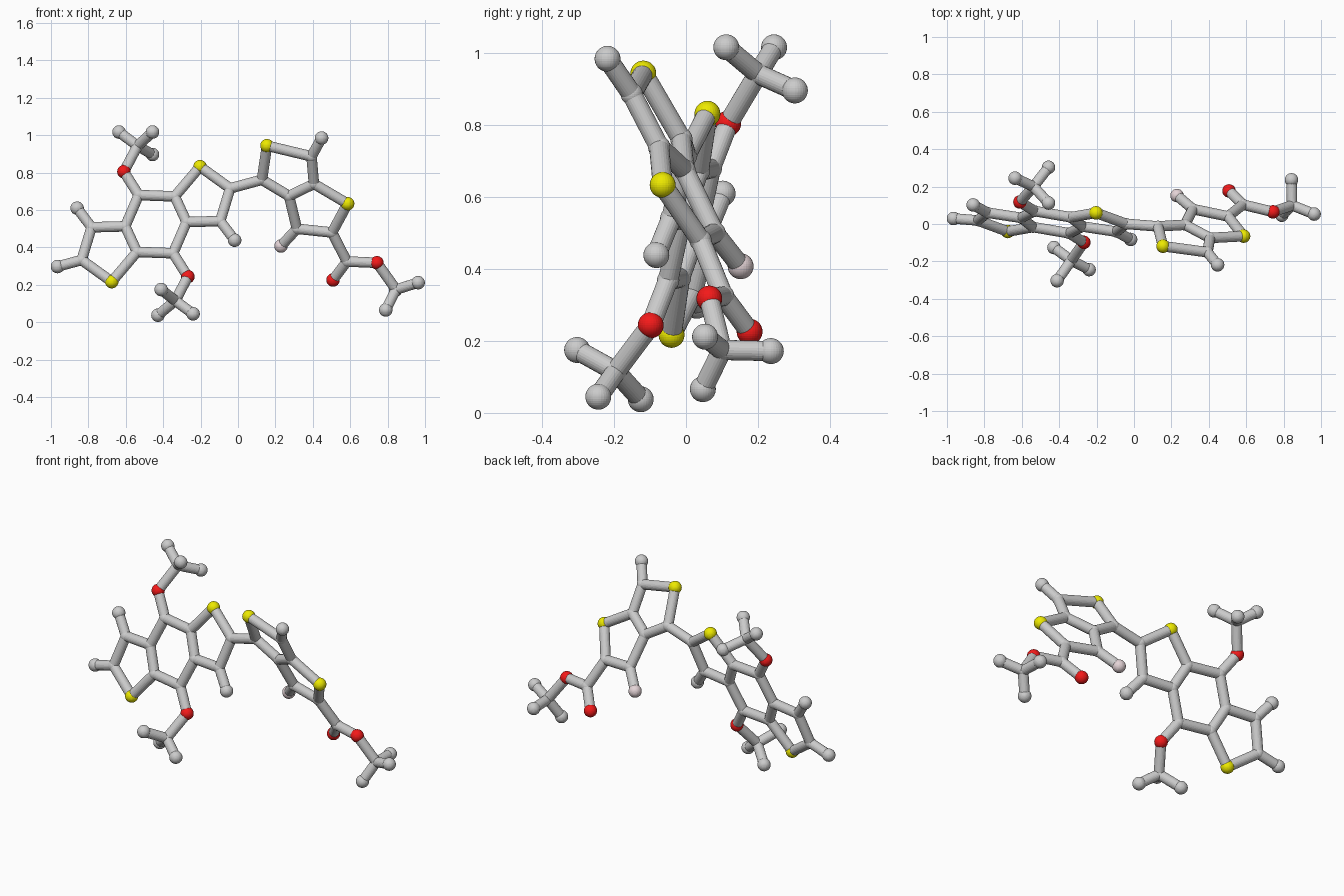
import bpy, bmesh
from mathutils import Vector

if "Cube" in bpy.data.objects:
    bpy.data.objects.remove(bpy.data.objects["Cube"])

BOND_R, JOINT_R, BALL_R = 0.028, 0.031, 0.036


def material(name, rgb):
    m = bpy.data.materials.new(name)
    m.diffuse_color = (*rgb, 1)
    m.use_nodes = True
    m.node_tree.nodes["Principled BSDF"].inputs["Base Color"].default_value = m.diffuse_color
    return m


RED = material("red", (0.9, 0.01, 0.01))
YELLOW = material("yellow", (0.85, 0.82, 0.0))
PINK = material("pale_pink", (0.78, 0.66, 0.68))


def finish(bm, name, mat=None):
    me = bpy.data.meshes.new(name)
    bm.to_mesh(me)
    bm.free()
    ob = bpy.data.objects.new(name, me)
    bpy.context.collection.objects.link(ob)
    if mat:
        me.materials.append(mat)


def ball(name, p, r=BALL_R, mat=None):
    bm = bmesh.new()
    bmesh.ops.create_uvsphere(bm, u_segments=28, v_segments=18, radius=r)
    bmesh.ops.translate(bm, verts=bm.verts, vec=p)
    finish(bm, name, mat)


def bond(name, p, q):
    bm = bmesh.new()
    d = q - p
    bmesh.ops.create_cone(bm, cap_ends=True, segments=24, radius1=BOND_R,
                          radius2=BOND_R, depth=d.length)
    rot = d.to_track_quat('Z', 'Y').to_matrix()
    bmesh.ops.rotate(bm, verts=bm.verts, matrix=rot)
    bmesh.ops.translate(bm, verts=bm.verts, vec=(p + q) / 2)
    finish(bm, name)


# The two flat ring systems each lie in a tilted plane y = a + b*x + c*z
def left_plane(x, z):
    return Vector((x, -0.211 - 0.161 * x + 0.286 * z, z))


def right_plane(x, z):
    return Vector((x, 0.434 - 0.265 * x - 0.542 * z, z))


atoms, bonds = {}, []

# Left fused triple ring: one half, then its point-symmetric partner
half = {"end_a": (-0.965, 0.298), "end_b": (-0.86, 0.61), "c1": (-0.836, 0.333),
        "c2": (-0.783, 0.508), "sulfur": (-0.675, 0.217), "c3": (-0.603, 0.513),
        "c4": (-0.54, 0.376), "c5": (-0.531, 0.68), "oxygen": (-0.61, 0.805)}
for k, (x, z) in half.items():
    atoms[k + "_l"] = left_plane(x, z)
    if k != "end_a":
        atoms[k + "_r"] = left_plane(-0.878 - x, 1.049 - z)
for s, o in ("lr", "rl"):
    for a, b in (("c2", "end_b"), ("c1", "c2"), ("c1", "sulfur"), ("c2", "c3"),
                 ("c3", "c4"), ("c4", "sulfur"), ("c3", "c5"), ("c5", "oxygen")):
        bonds.append((f"{a}_{s}", f"{b}_{s}"))
    bonds.append((f"c5_{s}", f"c4_{o}"))
bonds.append(("c1_l", "end_a_l"))

# Right fused double ring with its side group
right = {"d1": (0.128, 0.762), "sulfur_top": (0.155, 0.944), "d2": (0.393, 0.887),
         "end_c": (0.447, 0.985), "d3": (0.406, 0.74), "d4": (0.273, 0.675),
         "sulfur_side": (0.586, 0.634), "d5": (0.503, 0.48), "d6": (0.315, 0.5),
         "fluorine": (0.23, 0.408), "d7": (0.582, 0.325),
         "oxygen_low": (0.508, 0.226), "oxygen_side": (0.743, 0.318)}
for k, (x, z) in right.items():
    atoms[k] = right_plane(x, z)
bonds += [tuple(s.split()) for s in (
    "c1_r d1", "d1 sulfur_top", "sulfur_top d2", "d2 end_c", "d2 d3", "d3 d4",
    "d4 d1", "d3 sulfur_side", "sulfur_side d5", "d5 d6", "d6 d4", "d6 fluorine",
    "d5 d7", "d7 oxygen_low", "d7 oxygen_side")]

# Three-pronged branches hanging from the oxygens: hub, then tips
branches = {
    "oxygen_l": [(-0.537, 0.2, 0.943), (-0.636, 0.245, 1.017),
                 (-0.457, 0.112, 1.017), (-0.457, 0.303, 0.897)],
    "oxygen_r": [(-0.335, -0.195, 0.115), (-0.428, -0.126, 0.038),
                 (-0.24, -0.244, 0.045), (-0.411, -0.303, 0.175)],
    "oxygen_side": [(0.845, 0.1, 0.175), (0.79, 0.047, 0.066),
                    (0.963, 0.053, 0.212), (0.842, 0.236, 0.172)]}
for root, pts in branches.items():
    for i, p in enumerate(pts):
        k = f"{root}_branch_tip_{i}" if i else f"{root}_branch_hub"
        atoms["grey_" + k] = Vector(p)
        bonds.append((f"grey_{root}_branch_hub" if i else root, "grey_" + k))

# Build balls (tips and coloured atoms larger, grey junctions slim) and rods
for k, p in atoms.items():
    degree = sum(k in b for b in bonds)
    mat = (RED if k.startswith("oxygen") else YELLOW if k.startswith("sulfur")
           else PINK if k == "fluorine" else None)
    big = mat or degree == 1
    ball(k + "_ball" if big else k + "_joint", p, BALL_R if big else JOINT_R, mat)
for a, b in bonds:
    bond(f"rod_{a}_to_{b}", atoms[a], atoms[b])
